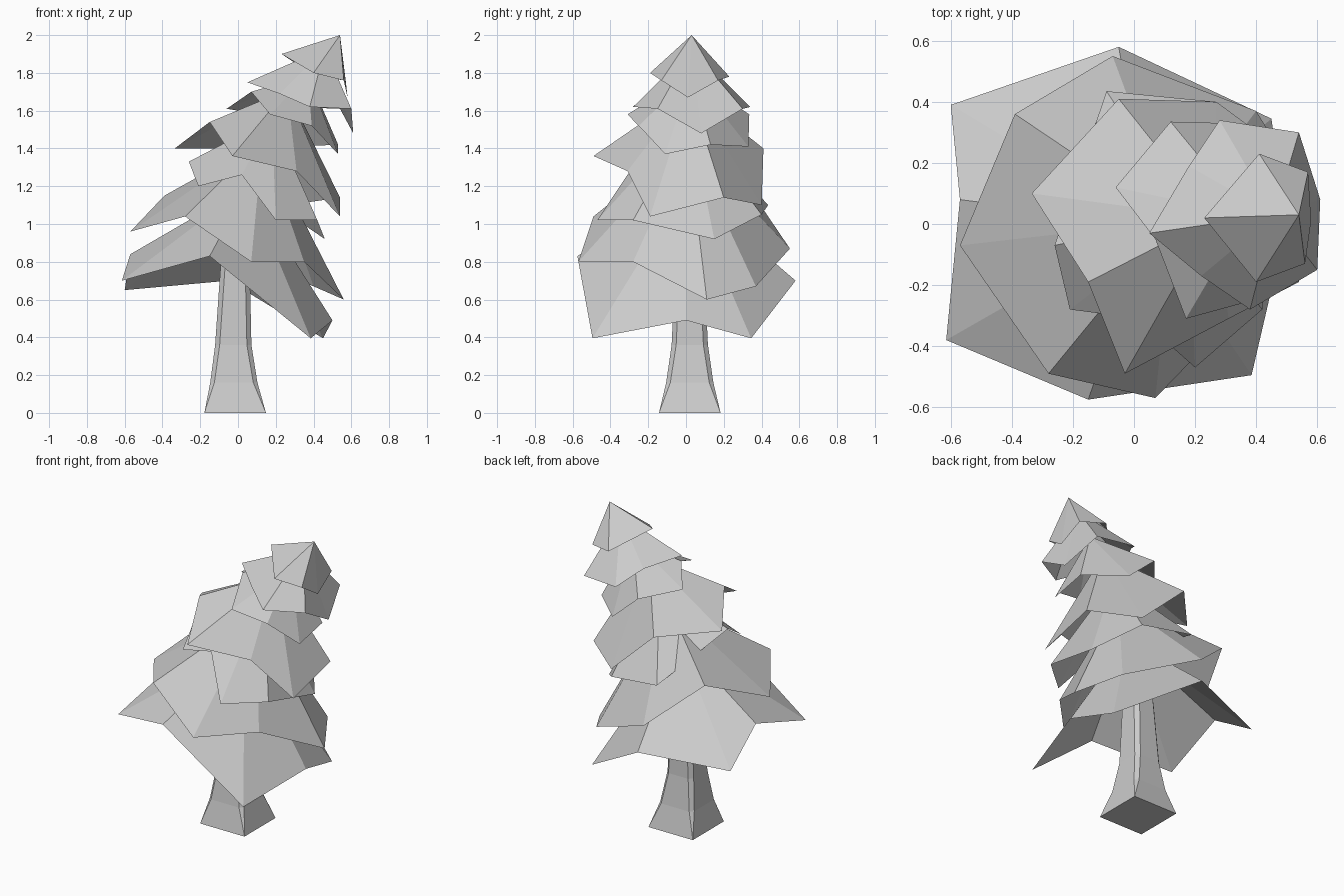
import bpy, bmesh


def finish(bm, name):
    bmesh.ops.remove_doubles(bm, verts=bm.verts, dist=0.0005)
    bmesh.ops.recalc_face_normals(bm, faces=bm.faces)
    mesh = bpy.data.meshes.new(name)
    bm.to_mesh(mesh)
    bm.free()
    obj = bpy.data.objects.new(name, mesh)
    bpy.context.collection.objects.link(obj)
    return obj


def bough_tier(name, apex, *rim):
    """Ragged skirt of flat facets hanging from an apex on the leaning stem."""
    bm = bmesh.new()
    top = bm.verts.new(apex)
    ring = [bm.verts.new(p) for p in rim]
    for a, b in zip(ring, ring[1:] + ring[:1]):
        bm.faces.new((top, a, b))
    return finish(bm, name)


# Trunk: square foot that flares, with corner bevels opening as it rises
bm = bmesh.new()
rings = []
for cx, z, half, cut in [(-.015, 0, .163, 0), (-.022, .16, .125, .022),
                         (-.025, .36, .096, .024), (-.015, .78, .077, .024),
                         (.03, 1.1, .06, .02)]:
    i = half - cut
    shape = [(half, -i), (half, i), (i, half), (-i, half),
             (-half, i), (-half, -i), (-i, -half), (i, -half)]
    rings.append([bm.verts.new((cx + x, .02 + y, z)) for x, y in shape])
for lo, hi in zip(rings, rings[1:]):
    for k in range(8):
        n = (k + 1) % 8
        bm.faces.new((lo[k], lo[n], hi[n], hi[k]))
bm.faces.new(rings[0][::-1])
bm.faces.new(rings[-1])
finish(bm, "trunk")

# Foliage tiers, lowest first; each rim runs counter-clockwise from the left
bough_tier("boughs_1", (.05, 0, 1.2),
           (-.57, .08, .84), (-.615, -.38, .70), (-.15, -.575, .83), (.385, -.495, .395),
           (.50, 0, .49), (.45, .345, .395), (-.05, .58, .70), (-.60, .39, .65))

bough_tier("boughs_2", (.13, .01, 1.44),
           (-.57, -.07, .96), (-.28, -.49, 1.04), (.07, -.57, .80), (.35, -.28, .80),
           (.56, .11, .60), (.40, .37, .67), (-.07, .55, .87), (-.39, .36, 1.15))

bough_tier("boughs_3", (.18, .02, 1.56),
           (-.26, -.07, 1.33), (-.21, -.28, 1.20), (.02, -.31, 1.26), (.20, -.47, 1.02),
           (.42, -.28, 1.02), (.46, .15, .92), (.27, .40, 1.05), (-.09, .435, 1.10))

bough_tier("boughs_4", (.26, .02, 1.71),
           (-.335, .10, 1.40), (-.15, -.19, 1.54), (-.03, -.49, 1.36), (.31, -.31, 1.28),
           (.54, -.19, 1.04), (.54, .20, 1.14), (.27, .40, 1.10), (-.05, .41, 1.40))

bough_tier("boughs_5", (.37, .03, 1.79),
           (-.06, .12, 1.61), (.07, -.05, 1.70), (.17, -.31, 1.58), (.39, -.25, 1.52),
           (.53, -.11, 1.37), (.53, .13, 1.42), (.31, .33, 1.41), (.12, .335, 1.58))

bough_tier("boughs_6", (.46, .03, 1.93),
           (.05, -.03, 1.75), (.22, -.17, 1.69), (.38, -.28, 1.62), (.60, -.15, 1.61),
           (.61, .08, 1.48), (.54, .30, 1.61), (.28, .34, 1.62), (.18, .19, 1.71))

bough_tier("treetop", (.54, .03, 2.0),
           (.23, .02, 1.90), (.40, -.19, 1.80), (.56, -.13, 1.76),
           (.58, .01, 1.67), (.57, .17, 1.76), (.41, .23, 1.78))
